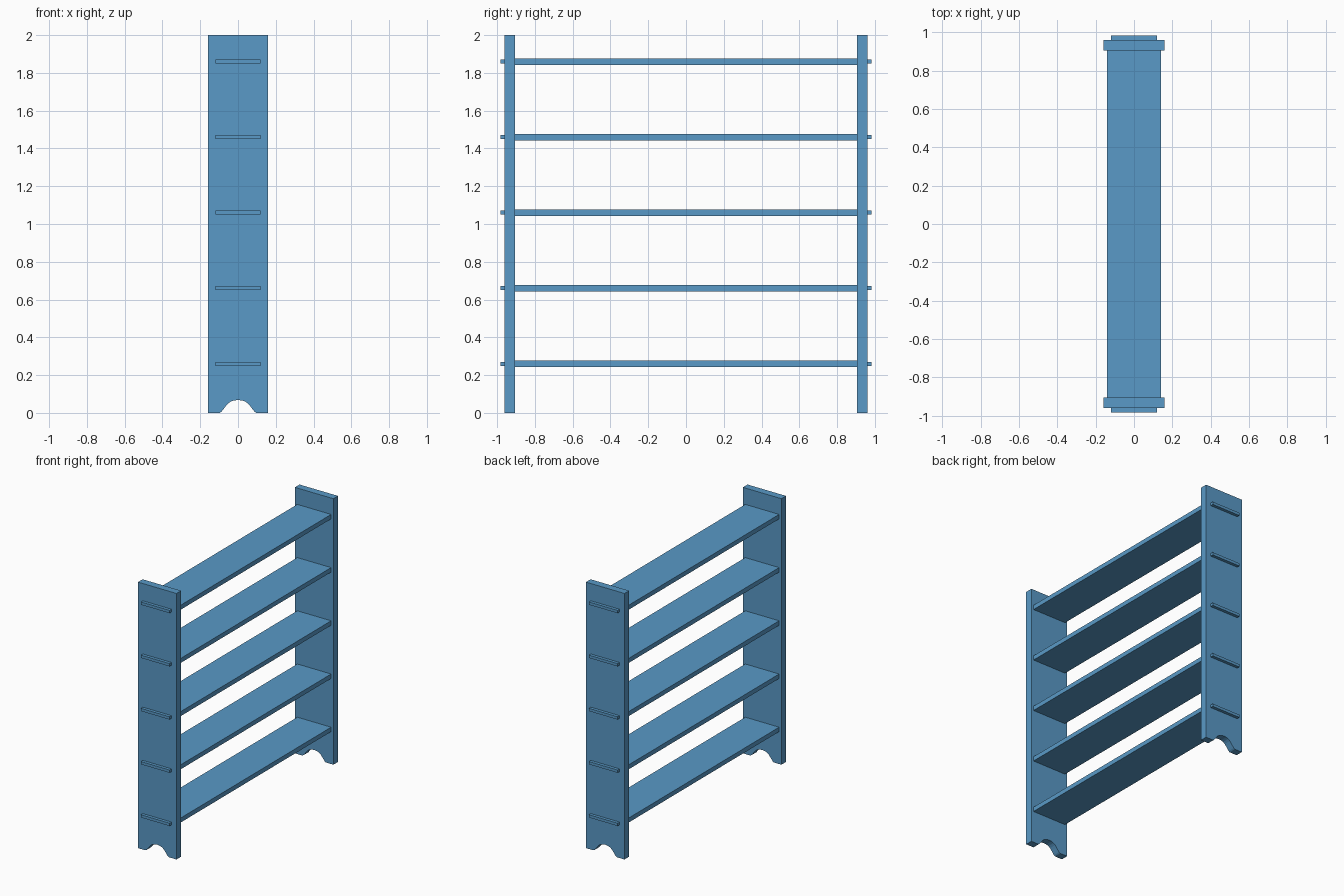
import bpy, bmesh
from mathutils import Vector

if "Cube" in bpy.data.objects:
    bpy.data.objects.remove(bpy.data.objects["Cube"])

paint = bpy.data.materials.new("blue_paint")
paint.diffuse_color = (0.10, 0.32, 0.57, 1)
paint.use_nodes = True
paint.node_tree.nodes["Principled BSDF"].inputs["Base Color"].default_value = paint.diffuse_color


def finish(name, bm):
    bmesh.ops.recalc_face_normals(bm, faces=bm.faces[:])
    mesh = bpy.data.meshes.new(name)
    bm.to_mesh(mesh)
    bm.free()
    mesh.materials.append(paint)
    obj = bpy.data.objects.new(name, mesh)
    bpy.context.collection.objects.link(obj)
    return obj


def box(name, center, size):
    bm = bmesh.new()
    bmesh.ops.create_cube(bm, size=1)
    for v in bm.verts:
        v.co = Vector(center) + v.co * Vector(size)
    return finish(name, bm)


HALF_W, INNER, OUTER, TIP, HEIGHT = 0.16, 0.905, 0.96, 0.983, 2.0

# Half outline of the foot cut-out, from the foot to the crown of the arch
arch = [(0.097, 0), (0.088, 0.006), (0.078, 0.018), (0.066, 0.034), (0.053, 0.049),
        (0.038, 0.060), (0.02, 0.066)]
outline = ([(-HALF_W, HEIGHT), (-HALF_W, 0)] + [(-x, z) for x, z in arch] + [(0, 0.068)]
           + arch[::-1] + [(HALF_W, 0), (HALF_W, HEIGHT)])

# Upright side panels with arched feet
for label, side in (("front", -1), ("back", 1)):
    bm = bmesh.new()
    face = bm.faces.new([bm.verts.new((x, side * INNER, z)) for x, z in outline])
    ext = bmesh.ops.extrude_face_region(bm, geom=[face], use_keep_orig=True)
    verts = [g for g in ext["geom"] if isinstance(g, bmesh.types.BMVert)]
    bmesh.ops.translate(bm, verts=verts, vec=(0, side * (OUTER - INNER), 0))
    finish(label + "_side_panel", bm)

# Shelves, each with a tenon passing through both panels
for i in range(5):
    z = 0.26 + 0.4 * i
    box(f"shelf_{i + 1}", (0, 0, z), (0.282, 2 * INNER, 0.034))
    for label, side in (("front", -1), ("back", 1)):
        box(f"{label}_tenon_{i + 1}", (0, side * (INNER + TIP) / 2, z),
            (0.238, TIP - INNER, 0.021))
